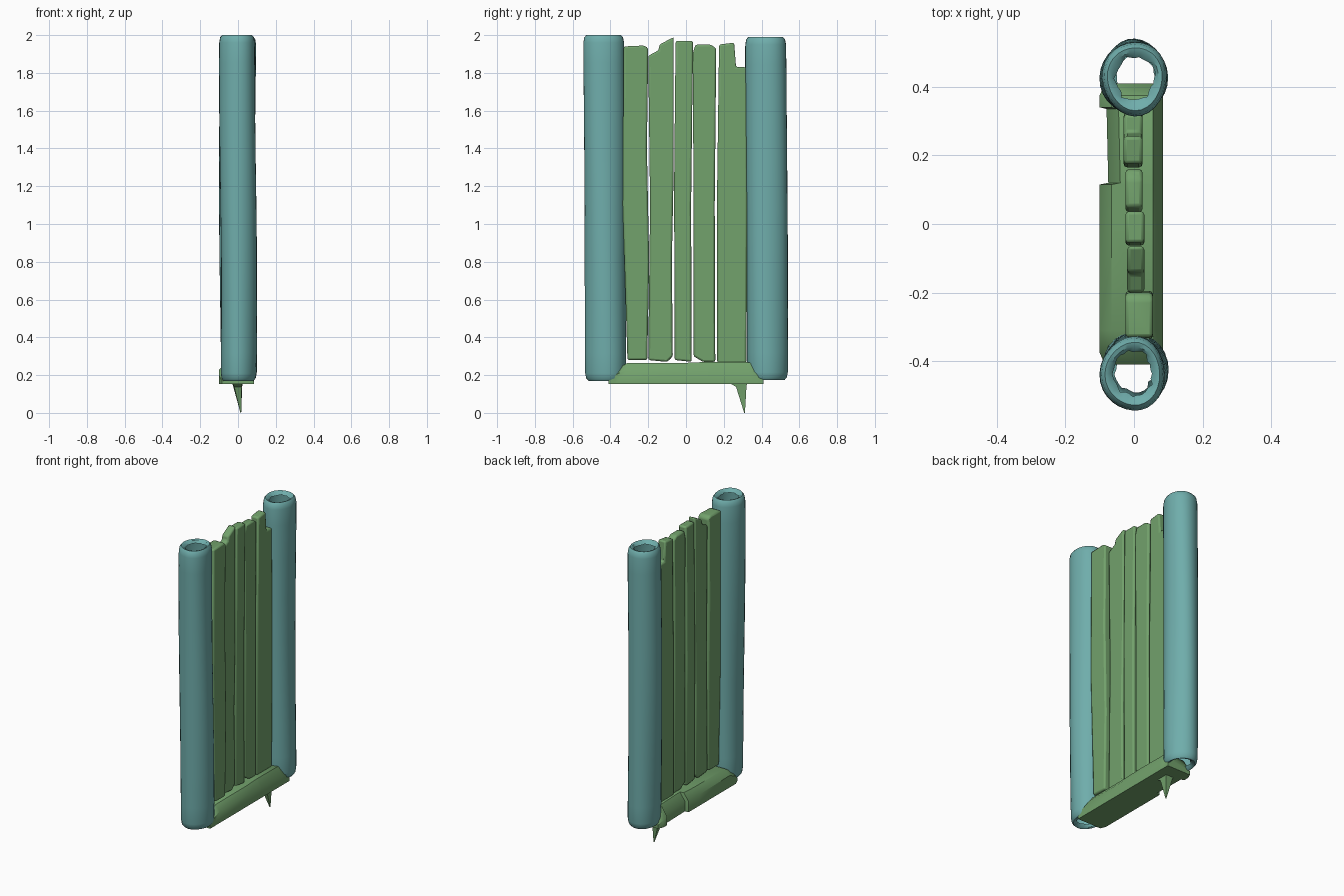
import bpy, bmesh, math, random

if "Cube" in bpy.data.objects:
    bpy.data.objects.remove(bpy.data.objects["Cube"])

random.seed(4)


def material(name, rgb):
    m = bpy.data.materials.new(name)
    m.diffuse_color = (*rgb, 1)
    m.use_nodes = True
    m.node_tree.nodes["Principled BSDF"].inputs["Base Color"].default_value = m.diffuse_color
    return m


TEAL = material("teal", (0.16, 0.42, 0.41))
GREEN = material("green", (0.17, 0.36, 0.15))


def finish(bm, name, mat, bevel=0):
    bmesh.ops.recalc_face_normals(bm, faces=bm.faces[:])
    me = bpy.data.meshes.new(name)
    bm.to_mesh(me)
    bm.free()
    ob = bpy.data.objects.new(name, me)
    bpy.context.collection.objects.link(ob)
    me.materials.append(mat)
    if bevel:
        mod = ob.modifiers.new("worn_edges", 'BEVEL')
        mod.width, mod.segments, mod.limit_method = bevel, 2, 'ANGLE'
    bpy.ops.object.select_all(action='DESELECT')
    bpy.context.view_layer.objects.active = ob
    ob.select_set(True)
    bpy.ops.object.shade_smooth_by_angle(angle=math.radians(40))
    return ob


def loft(bm, rings, caps=False):
    loops = [[bm.verts.new(p) for p in r] for r in rings]
    for a, b in zip(loops, loops[1:]):
        n = len(a)
        for i in range(n):
            j = (i + 1) % n
            bm.faces.new((a[i], a[j], b[j], b[i]))
    if caps:
        bm.faces.new(loops[0])
        bm.faces.new(loops[-1])


# Hollow posts: thin shells with lips rolled inward at both ends
def post(name, y_bottom, y_top, z0, z1, phase):
    n = 28
    h = z1 - z0
    lip = [(0.6, 0.02), (0.72, 0.004), (0.84, 0.0), (0.94, 0.012), (0.99, 0.04)]
    prof = [(s, z) for s, z in lip]
    prof += [(1.0, h * t) for t in (0.08, 0.2, 0.35, 0.5, 0.65, 0.8, 0.92)]
    prof += [(s, h - z) for s, z in reversed(lip)]
    rings = []
    for k, (s, z) in enumerate(prof):
        t = z / h
        cy = y_bottom + (y_top - y_bottom) * t
        cx = 0.004 * math.sin(5 * t + phase)
        ring = []
        for i in range(n):
            a = 2 * math.pi * i / n
            w = s * (1 + 0.025 * math.sin(3 * a + 4 * t + phase))
            if k in (0, len(prof) - 1):
                w += random.uniform(-0.06, 0.06)
            ring.append((cx + 0.095 * w * math.cos(a),
                         cy + 0.109 * w * math.sin(a), z0 + z))
        rings.append(ring)
    bm = bmesh.new()
    loft(bm, rings)
    finish(bm, name, TEAL)


post("left_post", -0.423, -0.437, 0.17, 2.0, 0.4)
post("right_post", 0.43, 0.424, 0.175, 1.99, 2.0)


# Upright planks: broken outlines in y-z given thickness in x
def plank(name, outline, x0, x1):
    bm = bmesh.new()
    loft(bm, [[(x, y, z) for y, z in outline] for x in (x0, x1)], caps=True)
    finish(bm, name, GREEN, 0.01)


planks = [
    ([(-0.31, 0.28), (-0.205, 0.28), (-0.195, 0.8), (-0.207, 1.4), (-0.20, 1.93),
      (-0.22, 1.945), (-0.33, 1.94), (-0.335, 1.1)], -0.025, 0.055),
    ([(-0.20, 0.28), (-0.10, 0.27), (-0.07, 0.30), (-0.075, 0.8), (-0.065, 1.3),
      (-0.065, 1.99), (-0.14, 1.95), (-0.145, 1.92), (-0.20, 1.89), (-0.19, 1.1)],
     -0.02, 0.03),
    ([(-0.06, 0.28), (0.03, 0.27), (0.027, 1.1), (0.037, 1.97), (-0.055, 1.97),
      (-0.063, 1.2)], -0.025, 0.03),
    ([(0.04, 0.30), (0.09, 0.27), (0.155, 0.27), (0.152, 1.1), (0.16, 1.93),
      (0.13, 1.95), (0.05, 1.95), (0.035, 1.9), (0.04, 1.2)], -0.025, 0.025),
    ([(0.165, 0.265), (0.32, 0.265), (0.325, 1.1), (0.32, 1.83), (0.265, 1.83),
      (0.255, 1.96), (0.175, 1.95), (0.165, 1.2)], -0.03, 0.025),
]
for i, args in enumerate(planks):
    plank(f"plank_{i + 1}", *args)

# Base beam: chamfered sections along y, notched on one side
rings = []
for y, left, low, top in [(-0.41, -0.085, 0.17, 0.19), (-0.375, -0.10, 0.20, 0.225),
                          (-0.31, -0.10, 0.23, 0.265), (0.0, -0.10, 0.225, 0.265),
                          (0.115, -0.10, 0.22, 0.27), (0.12, -0.075, 0.22, 0.27),
                          (0.335, -0.08, 0.21, 0.268), (0.34, -0.10, 0.21, 0.265),
                          (0.375, -0.10, 0.20, 0.255), (0.41, -0.085, 0.175, 0.20)]:
    rings.append([(left, y, 0.152), (0.085, y, 0.152), (0.085, y, low),
                  (0.055, y, top), (left + 0.035, y, top), (left, y, low)])
bm = bmesh.new()
loft(bm, rings, caps=True)
finish(bm, "base_beam", GREEN)

# Splinter hanging below the beam
bm = bmesh.new()
loft(bm, [[(-0.035, 0.21, 0.17), (0.025, 0.21, 0.17), (0.025, 0.325, 0.17), (-0.035, 0.325, 0.17)],
          [(-0.02, 0.265, 0.138), (0.02, 0.265, 0.138), (0.022, 0.32, 0.138), (-0.025, 0.32, 0.138)],
          [(0.013, 0.308, 0.0), (0.017, 0.308, 0.0), (0.017, 0.312, 0.0), (0.013, 0.312, 0.0)]],
     caps=True)
finish(bm, "splinter", GREEN)
